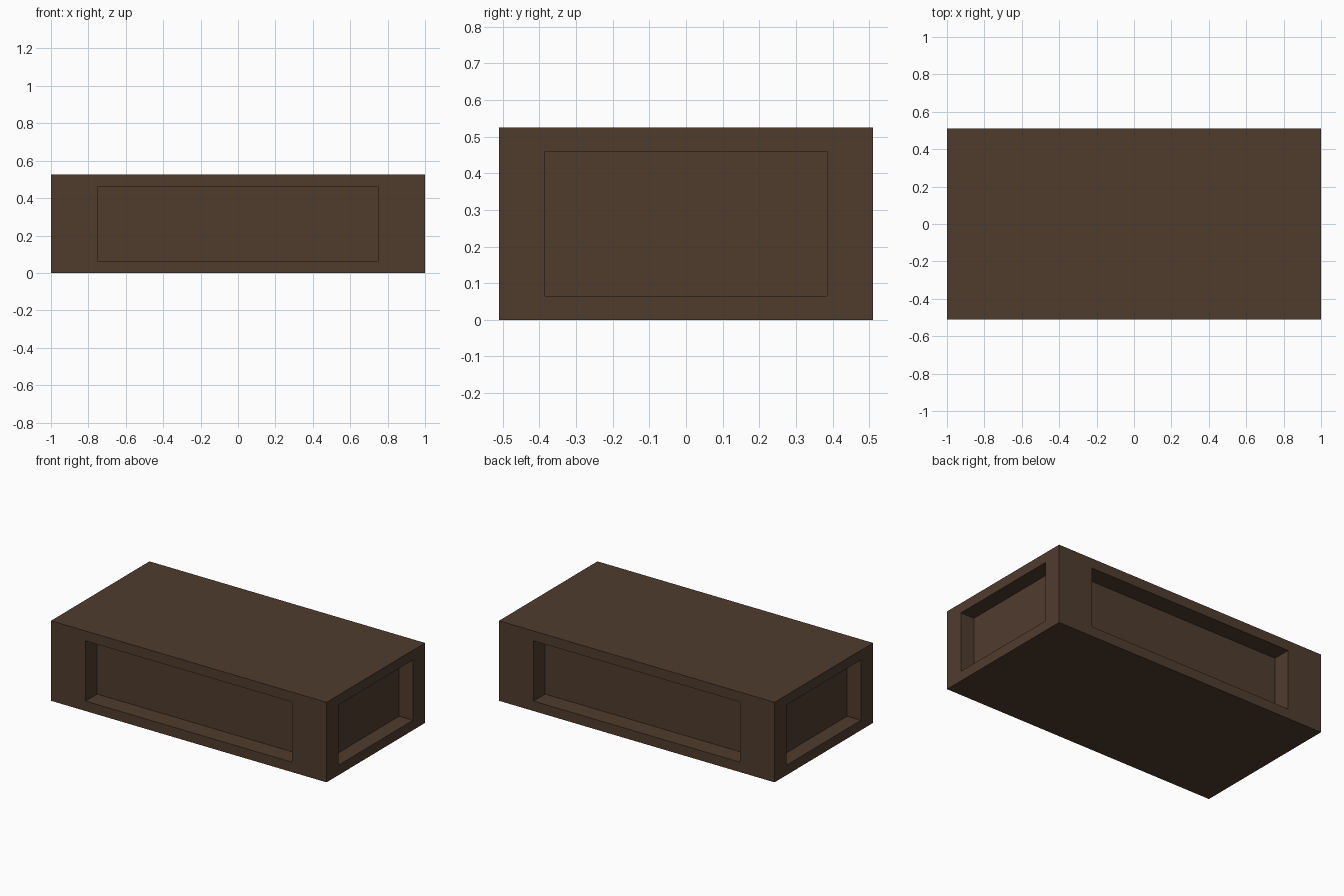
import bpy, bmesh
from mathutils import Vector

if "Cube" in bpy.data.objects:
    bpy.data.objects.remove(bpy.data.objects["Cube"])

W, D, H = 2.0, 1.02, 0.525        # overall size
HALF_X, HALF_Y = 0.75, 0.385      # half widths of the recesses
Z0, Z1 = 0.065, 0.46              # recess bottom and top
DEPTH_X, DEPTH_Y = 0.10, 0.12     # recess depth on end / long sides

# Plain block standing on the ground
bm = bmesh.new()
bmesh.ops.create_cube(bm, size=1)
bmesh.ops.scale(bm, vec=(W, D, H), verts=bm.verts)
bmesh.ops.translate(bm, vec=(0, 0, H / 2), verts=bm.verts)
bm.normal_update()


def recess(face):
    """Inset a side face to the panel outline and push the panel inward."""
    n = face.normal.copy()
    along, half, depth = (1, HALF_Y, DEPTH_X) if abs(n.x) > 0.5 else (0, HALF_X, DEPTH_Y)
    bmesh.ops.inset_individual(bm, faces=[face], thickness=0.03)
    for v in face.verts:
        v.co[along] = half if v.co[along] > 0 else -half
        v.co.z = Z1 if v.co.z > H / 2 else Z0
    panel = bmesh.ops.extrude_discrete_faces(bm, faces=[face])["faces"][0]
    bmesh.ops.translate(bm, vec=n * -depth, verts=panel.verts)


# Recessed panels on all four sides
for f in [f for f in bm.faces if abs(f.normal.z) < 0.5]:
    recess(f)

bmesh.ops.recalc_face_normals(bm, faces=bm.faces)
mesh = bpy.data.meshes.new("panelled_block")
bm.to_mesh(mesh)
bm.free()
block = bpy.data.objects.new("panelled_block", mesh)
bpy.context.collection.objects.link(block)

# Dark brown wood
wood = bpy.data.materials.new("dark_wood")
wood.diffuse_color = (0.08, 0.045, 0.027, 1)
wood.use_nodes = True
wood.node_tree.nodes["Principled BSDF"].inputs["Base Color"].default_value = wood.diffuse_color
mesh.materials.append(wood)
